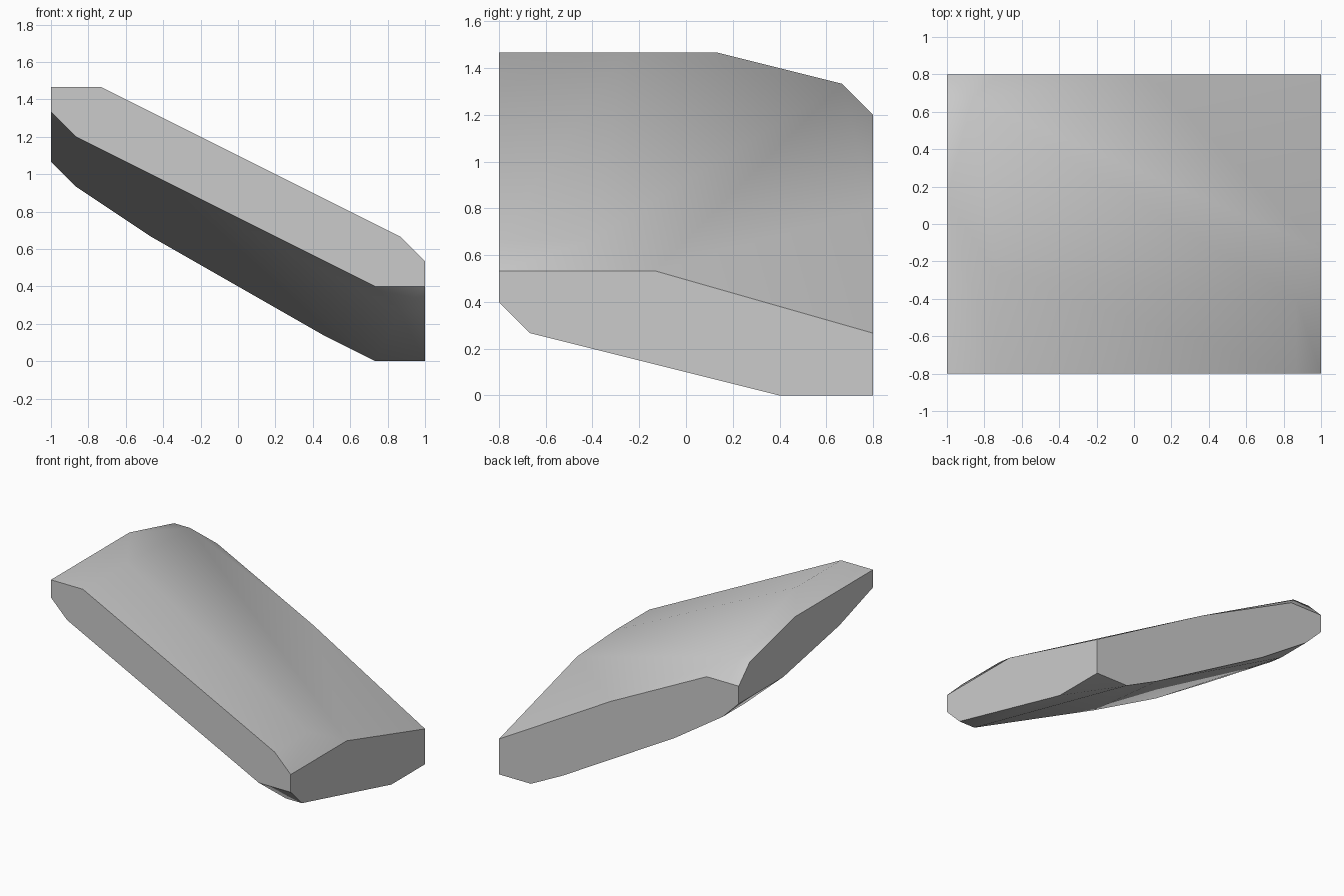
import bpy, bmesh, math
from mathutils import Vector

old = bpy.data.objects.get("Cube")
if old:
    bpy.data.objects.remove(old, do_unlink=True)

U = 2 / 15  # size of one grid step


def grid_point(x, y, z):
    """Point from whole grid steps: x 0-15, y 0-12, z 0-11."""
    return Vector(((x - 7.5) * U, (y - 6) * U, z * U))


# outlines of the four upright sides, in grid steps
front = [(0, 10), (0, 11), (2, 11), (14, 5), (15, 4), (15, 3), (13, 3), (1, 9)]
back = [(0, 8), (0, 9), (2, 9), (8, 6), (15, 2), (15, 0), (13, 0), (11, 1),
        (4, 5), (1, 7)]
right = [(0, 4), (5, 4), (12, 2), (12, 0), (9, 0), (1, 2), (0, 3)]
left = [(0, 11), (7, 11), (11, 10), (12, 9), (12, 8), (8, 8), (3, 9), (0, 10)]

# corners on the upper and lower skins, away from the sides
upper = [(1, 11, 10), (2, 4, 11), (14, 3, 5)]
lower = [(14, 1, 2), (6, 1, 6), (1, 10, 7)]

points = {(x, 0, z) for x, z in front} | {(x, 12, z) for x, z in back}
points |= {(15, y, z) for y, z in right} | {(0, y, z) for y, z in left}
points |= set(upper + lower)

# slanted slab: skin stretched over all corners
bm = bmesh.new()
for p in sorted(points):
    bm.verts.new(grid_point(*p))
bmesh.ops.convex_hull(bm, input=bm.verts[:])
loose = [v for v in bm.verts if not v.link_faces]
bmesh.ops.delete(bm, geom=loose, context="VERTS")
bmesh.ops.recalc_face_normals(bm, faces=bm.faces[:])
mesh = bpy.data.meshes.new("slanted_slab")
bm.to_mesh(mesh)
bm.free()

slab = bpy.data.objects.new("slanted_slab", mesh)
bpy.context.collection.objects.link(slab)

# plain grey material
grey = bpy.data.materials.new("plain_grey")
grey.use_nodes = True
colour = (0.6, 0.6, 0.6, 1)
grey.diffuse_color = colour
grey.node_tree.nodes["Principled BSDF"].inputs["Base Color"].default_value = colour
mesh.materials.append(grey)

# smooth skin with crisp side edges
bpy.ops.object.select_all(action="DESELECT")
slab.select_set(True)
bpy.context.view_layer.objects.active = slab
bpy.ops.object.shade_smooth_by_angle(angle=math.radians(40))
